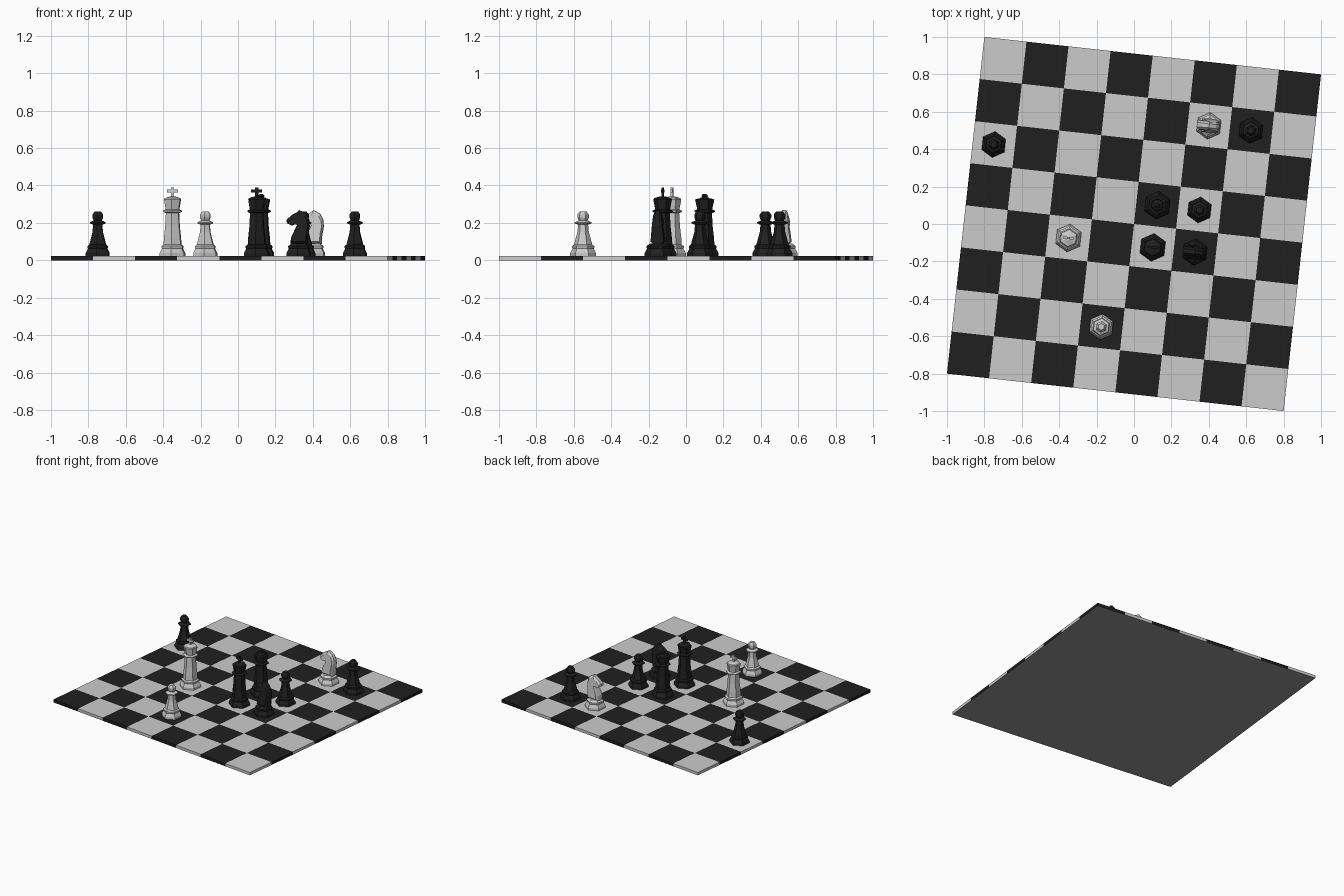
import bpy, bmesh, math
from mathutils import Matrix, Vector

if "Cube" in bpy.data.objects:
    bpy.data.objects.remove(bpy.data.objects["Cube"])

ANGLE = -math.atan2(0.2, 1.8)
CELL = math.hypot(1.8, 0.2) / 8
TOP = 0.022
ROT = Matrix.Rotation(ANGLE, 4, 'Z')


def material(name, v):
    m = bpy.data.materials.new(name)
    m.diffuse_color = (v, v, v, 1)
    m.use_nodes = True
    m.node_tree.nodes["Principled BSDF"].inputs["Base Color"].default_value = m.diffuse_color
    return m


BLACK = material("black", 0.014)
WHITE = material("white", 0.55)
GREY = material("underside_grey", 0.3)


def finish(bm, name, mats, loc=(0, 0, 0)):
    bmesh.ops.recalc_face_normals(bm, faces=bm.faces)
    me = bpy.data.meshes.new(name)
    bm.to_mesh(me)
    bm.free()
    for m in mats:
        me.materials.append(m)
    ob = bpy.data.objects.new(name, me)
    ob.matrix_world = Matrix.Translation(loc) @ ROT
    bpy.context.collection.objects.link(ob)
    return ob


def skin(bm, rings):
    """Bridge equal-sized point rings and cap both ends."""
    rs = [[bm.verts.new(p) for p in r] for r in rings]
    n = len(rs[0])
    for a, b in zip(rs, rs[1:]):
        for k in range(n):
            bm.faces.new((a[k], a[(k + 1) % n], b[(k + 1) % n], b[k]))
    bm.faces.new(rs[0][::-1])
    bm.faces.new(rs[-1])


def lathe(bm, profile, n=6):
    """Six-sided turned shape with a corner towards the rank direction."""
    skin(bm, [[(r * math.cos(math.pi / 2 + math.tau * k / n),
                r * math.sin(math.pi / 2 + math.tau * k / n), z)
               for k in range(n)] for r, z in profile])


def box(bm, centre, size):
    bmesh.ops.create_cube(bm, size=1, matrix=Matrix.Translation(centre)
                          @ Matrix.Diagonal((*size, 1)))


# checkered board: tiled top and rim, one plain underside
bm = bmesh.new()
bmesh.ops.create_grid(bm, x_segments=8, y_segments=8, size=CELL * 4)
bmesh.ops.translate(bm, verts=bm.verts, vec=(0, 0, TOP))
rim = [e for e in bm.edges if e.is_boundary]
walls = bmesh.ops.extrude_edge_only(bm, edges=rim)["geom"]
low = [g for g in walls if isinstance(g, bmesh.types.BMVert)]
bmesh.ops.translate(bm, verts=low, vec=(0, 0, -TOP))
for f in bm.faces:
    c = f.calc_center_median()
    i, j = (min(7, max(0, math.floor(t / CELL + 4))) for t in (c.x, c.y))
    f.material_index = (i + j) % 2
base = [bm.verts.new((x * CELL * 4, y * CELL * 4, 0))
        for x, y in ((-1, -1), (-1, 1), (1, 1), (1, -1))]
bm.faces.new(base).material_index = 2
finish(bm, "board", (BLACK, WHITE, GREY))


# turned profiles (radius, height)
def foot(r):
    return [(r, 0.022), (r, 0.038), (r * 0.82, 0.062), (r * 0.86, 0.068),
            (r * 0.86, 0.076), (r * 0.7, 0.084)]


PAWN = foot(0.07) + [
    (0.042, 0.11), (0.031, 0.15), (0.027, 0.19), (0.046, 0.197), (0.046, 0.203),
    (0.024, 0.213), (0.031, 0.228), (0.031, 0.245), (0.018, 0.262)]
TALL = foot(0.075) + [
    (0.05, 0.12), (0.043, 0.18), (0.039, 0.252), (0.055, 0.259), (0.055, 0.265),
    (0.040, 0.272)]
KING = TALL + [(0.05, 0.325), (0.046, 0.332), (0.012, 0.342)]
QUEEN = TALL + [(0.052, 0.325), (0.038, 0.329), (0.034, 0.322), (0.024, 0.334),
                (0.013, 0.338), (0.019, 0.344), (0.010, 0.354)]
KNIGHT_FOOT = foot(0.072) + [(0.044, 0.09)]

# horse head outline, side view (file direction, height)
HEAD = [(-0.044, 0.086), (0.046, 0.086), (0.049, 0.13), (0.058, 0.18),
        (0.056, 0.215), (0.040, 0.248), (0.016, 0.262), (0.002, 0.268),
        (-0.010, 0.256), (-0.036, 0.243), (-0.064, 0.217), (-0.063, 0.199),
        (-0.045, 0.189), (-0.026, 0.197), (-0.006, 0.192), (-0.022, 0.16),
        (-0.040, 0.12)]


def head_ring(side, scale):
    """Outline layer; the sides draw together towards the top of the head."""
    c = Vector((0.004, 0.17))
    ring = []
    for x, z in HEAD:
        half = 0.036 - 0.085 * (z - 0.086)
        x, z = c + (Vector((x, z)) - c) * scale
        ring.append((x, side * half, z))
    return ring


def piece(kind, colour, i, j):
    loc = ROT @ Vector(((i - 3.5) * CELL, (j - 3.5) * CELL, 0))
    mat = WHITE if colour == "white" else BLACK
    name = f"{colour}_{kind}"
    bm = bmesh.new()
    lathe(bm, {"pawn": PAWN, "king": KING, "queen": QUEEN,
               "knight": KNIGHT_FOOT}[kind])
    finish(bm, name + "_body", [mat], loc)
    if kind == "king":
        # cross on the crown
        bm = bmesh.new()
        box(bm, (0, 0, 0.363), (0.016, 0.012, 0.054))
        box(bm, (0, 0, 0.370), (0.058, 0.0118, 0.015))
        finish(bm, name + "_cross", [mat], loc)
    if kind == "knight":
        # faceted horse head
        bm = bmesh.new()
        skin(bm, [head_ring(-1, 0.84), head_ring(-0.5, 1),
                  head_ring(0.5, 1), head_ring(1, 0.84)])
        finish(bm, name + "_head", [mat], loc)


# pieces by file and rank
for args in (("pawn", "black", 0, 5), ("king", "white", 2, 3),
             ("pawn", "white", 3, 1), ("king", "black", 4, 3),
             ("queen", "black", 4, 4), ("pawn", "black", 5, 4),
             ("knight", "black", 5, 3), ("knight", "white", 5, 6),
             ("pawn", "black", 6, 6)):
    piece(*args)
